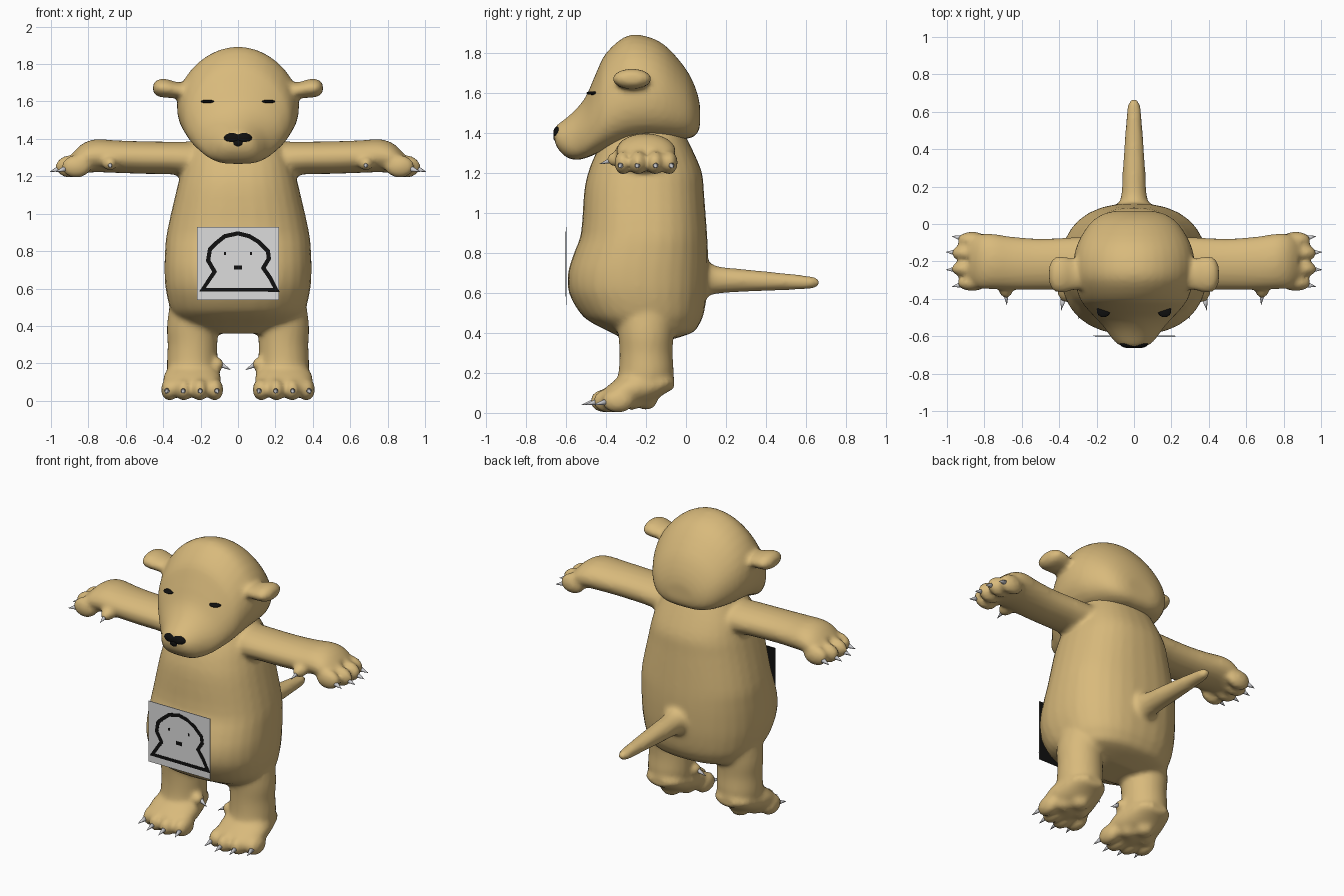
import bpy, bmesh, math
from mathutils import Vector, Matrix
from mathutils.bvhtree import BVHTree

cube = bpy.data.objects.get("Cube")
if cube:
    bpy.data.objects.remove(cube)


def material(name, rgb):
    m = bpy.data.materials.new(name)
    m.use_nodes = True
    m.diffuse_color = (*rgb, 1)
    m.node_tree.nodes["Principled BSDF"].inputs["Base Color"].default_value = (*rgb, 1)
    return m


FUR = material("tan_fur", (0.69, 0.49, 0.20))
BLACK = material("black", (0.005, 0.005, 0.005))
CLAW = material("claw_grey", (0.6, 0.6, 0.62))
PAPER = material("pale_grey", (0.72, 0.72, 0.72))


def power(v, p):
    return math.copysign(abs(v) ** p, v)


def round_section(t):
    return math.cos(t), math.sin(t)


def full_section(t):
    return power(math.cos(t), 0.85), power(math.sin(t), 0.85)


def egg_section(t):
    # narrow crown, full cheeks
    c, s = math.cos(t), math.sin(t)
    return power(c, 1 if s > 0 else 0.6) * (1 - 0.14 * s), s


def refine(rows, steps=3):
    # smooth interpolation between the rings
    out = []
    for i in range(len(rows) - 1):
        a, b, c, d = (rows[max(0, min(len(rows) - 1, i + k))] for k in (-1, 0, 1, 2))
        for k in range(steps):
            t = k / steps
            out.append([q + 0.5 * t * (r - p + t * (2 * p - 5 * q + 4 * r - s + t * (3 * (q - r) + s - p)))
                        for p, q, r, s in zip(a, b, c, d)])
    return out + [rows[-1]]


def loft(bm, axis, rows, section=round_section, sides=32):
    # each row: position on the axis, two centre coordinates, two radii
    rings = []
    for pos, cu, cv, ru, rv in refine(rows):
        ring = []
        for i in range(sides):
            a, b = section(math.tau * i / sides)
            co = [cu + ru * a, cv + rv * b]
            co.insert("xyz".index(axis), pos)
            ring.append(bm.verts.new(co))
        rings.append(ring)
    for r, q in zip(rings, rings[1:]):
        for i in range(sides):
            j = (i + 1) % sides
            bm.faces.new((r[i], r[j], q[j], q[i]))
    bm.faces.new(rings[0])
    bm.faces.new(rings[-1])


def ball(bm, centre, radii, rot=Matrix()):
    bmesh.ops.create_uvsphere(bm, u_segments=20, v_segments=12, radius=1,
                              matrix=Matrix.Translation(centre) @ rot @ Matrix.Diagonal((*radii, 1)))


def claw(bm, base, tip, radius=0.016):
    base, tip = Vector(base), Vector(tip)
    d = tip - base
    rot = d.to_track_quat('Z', 'Y').to_matrix().to_4x4()
    bmesh.ops.create_cone(bm, cap_ends=True, segments=10, radius1=radius, radius2=0.001, depth=d.length,
                          matrix=Matrix.Translation((base + tip) / 2) @ rot)


def finish(name, bm, mats, mirror=False, blend=False):
    bmesh.ops.recalc_face_normals(bm, faces=bm.faces[:])
    for f in bm.faces:
        f.smooth = mirror
    me = bpy.data.meshes.new(name)
    bm.to_mesh(me)
    bm.free()
    for m in mats:
        me.materials.append(m)
    ob = bpy.data.objects.new(name, me)
    bpy.context.collection.objects.link(ob)
    if mirror:
        ob.modifiers.new("mirror", 'MIRROR').use_mirror_merge = False
    if blend:
        r = ob.modifiers.new("blend", 'REMESH')
        r.mode = 'VOXEL'
        r.voxel_size = 0.015
        r.use_smooth_shade = True
        s = ob.modifiers.new("soften", 'SMOOTH')
        s.factor = 0.5
        s.iterations = 4
    return ob


# Body: torso, tail and left limbs, mirrored and fused into one skin
body = bmesh.new()
claws = bmesh.new()
loft(body, "z", [(.36, 0, -.2, .2, .1), (.4, 0, -.17, .3, .2), (.45, 0, -.2, .34, .27),
                 (.5, 0, -.22, .365, .31), (.6, 0, -.24, .387, .345), (.7, 0, -.24, .393, .35),
                 (.8, 0, -.225, .39, .335), (.9, 0, -.21, .38, .315), (1.1, 0, -.21, .335, .3),
                 (1.2, 0, -.205, .31, .285), (1.3, 0, -.205, .28, .245), (1.42, 0, -.2, .22, .18)],
     full_section)
loft(body, "y", [(.0, 0, .67, .11, .12), (.1, 0, .67, .085, .09), (.16, 0, .665, .067, .068),
                 (.3, 0, .662, .06, .056), (.5, 0, .656, .046, .042), (.62, 0, .652, .036, .032),
                 (.655, 0, .652, .024, .022), (.67, 0, .652, .008, .008)])
loft(body, "z", [(.55, .22, -.2, .14, .16), (.4, .243, -.2, .137, .14), (.3, .243, -.2, .133, .133),
                 (.2, .245, -.2, .135, .138), (.12, .245, -.22, .13, .14)])
loft(body, "y", [(-.06, .245, .15, .06, .03), (-.1, .245, .15, .11, .05), (-.18, .245, .135, .135, .085),
                 (-.28, .245, .115, .155, .095), (-.36, .245, .09, .145, .07), (-.42, .245, .07, .11, .04)])
loft(body, "x", [(.12, -.2, 1.27, .14, .12), (.3, -.21, 1.295, .14, .09), (.5, -.215, 1.3, .137, .087),
                 (.65, -.21, 1.305, .142, .087), (.76, -.2, 1.31, .148, .088), (.83, -.2, 1.295, .145, .08),
                 (.88, -.2, 1.27, .12, .06)])

# Toes and their claws
for x, y, lean in ((.125, -.37, -.02), (.205, -.4, -.005), (.29, -.385, .005), (.365, -.34, .025)):
    ball(body, (x, y, .06), (.047, .08, .06))
    claw(claws, (x + lean / 2, y - .06, .055), (x + lean, y - .122, .04))
# Fingers and their claws
for x, y, lean in ((.865, -.085, .02), (.897, -.155, .005), (.897, -.24, -.005), (.865, -.315, -.02)):
    ball(body, (x, y, 1.252), (.08, .044, .06))
    claw(claws, (x + .06, y + lean / 2, 1.24), (x + .108, y + lean, 1.225))
# Thumb and dewclaw
ball(body, (.685, -.345, 1.268), (.04, .052, .038))
claw(claws, (.685, -.37, 1.265), (.68, -.432, 1.245))
ball(body, (.11, -.25, .195), (.035, .04, .035))
claw(claws, (.095, -.25, .195), (.04, -.26, .165))
# Sole pads
for x, y in ((.19, -.27), (.3, -.27), (.245, -.2)):
    ball(body, (x, y, .06), (.06, .055, .045))
finish("body", body, [FUR], True, True)
finish("claws", claws, [CLAW], True)

# Head with ears
head = bmesh.new()
HEAD = [(.07, 1.43, 1.54, .1), (.05, 1.39, 1.62, .17), (0, 1.37, 1.72, .235), (-.1, 1.365, 1.835, .295),
        (-.2, 1.365, 1.885, .32), (-.3, 1.35, 1.885, .315), (-.4, 1.315, 1.8, .285), (-.45, 1.295, 1.7, .25),
        (-.5, 1.275, 1.585, .205), (-.55, 1.265, 1.52, .16), (-.6, 1.28, 1.475, .125), (-.64, 1.32, 1.445, .09),
        (-.658, 1.36, 1.425, .05)]
loft(head, "y", [(y, 0, (lo + hi) / 2, w, (hi - lo) / 2) for y, lo, hi, w in HEAD], egg_section)
surface = BVHTree.FromBMesh(head)
loft(head, "x", [(.2, -.27, 1.67, .07, .07), (.27, -.27, 1.66, .075, .05), (.32, -.27, 1.66, .085, .042),
                 (.38, -.27, 1.67, .096, .05), (.42, -.27, 1.672, .092, .048), (.445, -.27, 1.672, .068, .033),
                 (.455, -.27, 1.672, .03, .015)])
finish("head", head, [FUR], True, True)

# Eyes, laid on the face
eyes = bmesh.new()
spot, normal, _, _ = surface.ray_cast(Vector((.163, -2, 1.6)), Vector((0, 1, 0)))
ball(eyes, spot, (.036, .034, .009), normal.to_track_quat('Z', 'Y').to_matrix().to_4x4())
finish("eyes", eyes, [BLACK], True)

# Nose
nose = bmesh.new()
ball(nose, (.025, -.64, 1.403), (.05, .024, .03))
ball(nose, (0, -.638, 1.38), (.04, .026, .028))
finish("nose", nose, [BLACK], True)

# Belly panel: pale front, black back
panel = bmesh.new()
bmesh.ops.create_cube(panel, size=1, matrix=Matrix.Translation((0, -.597, .735))
                      @ Matrix.Diagonal((.44, .004, .39, 1)))
for f in panel.faces:
    f.material_index = 1 if f.calc_center_median().y > -.596 else 0
finish("belly_panel", panel, [PAPER, BLACK])

# Painted bread-slice outline with a small face
drawing = bmesh.new()
OUTLINE = [(-.19, .593), (-.125, .69), (-.16, .75), (-.15, .81), (-.12, .84), (-.07, .88), (0, .895),
           (.06, .88), (.11, .85), (.16, .8), (.165, .76), (.135, .71), (.17, .66), (.205, .593)]
pts = [Vector(p) for p in OUTLINE]
inner, outer = [], []
for i, p in enumerate(pts):
    d1 = (p - pts[i - 1]).normalized()
    d2 = (pts[(i + 1) % len(pts)] - p).normalized()
    d = (d1 + d2).normalized()
    n = Vector((-d.y, d.x)) * 0.011 / max(0.55, d.dot(d2))
    inner.append(drawing.verts.new((p.x - n.x, -.6, p.y - n.y)))
    outer.append(drawing.verts.new((p.x + n.x, -.6, p.y + n.y)))
for i in range(len(pts)):
    j = (i + 1) % len(pts)
    drawing.faces.new((inner[i], inner[j], outer[j], outer[i]))
for x, z, w, h in ((0, .713, .042, .022), (-.07, .787, .012, .016), (.07, .787, .012, .016)):
    corners = ((-1, -1), (1, -1), (1, 1), (-1, 1))
    drawing.faces.new([drawing.verts.new((x + a * w / 2, -.6, z + b * h / 2)) for a, b in corners])
for f in drawing.faces:
    f.normal_update()
    if f.normal.y > 0:
        f.normal_flip()
solid = bmesh.ops.extrude_face_region(drawing, geom=drawing.faces[:])
for v in solid["geom"]:
    if isinstance(v, bmesh.types.BMVert):
        v.co.y -= 0.002
finish("panel_drawing", drawing, [BLACK])
